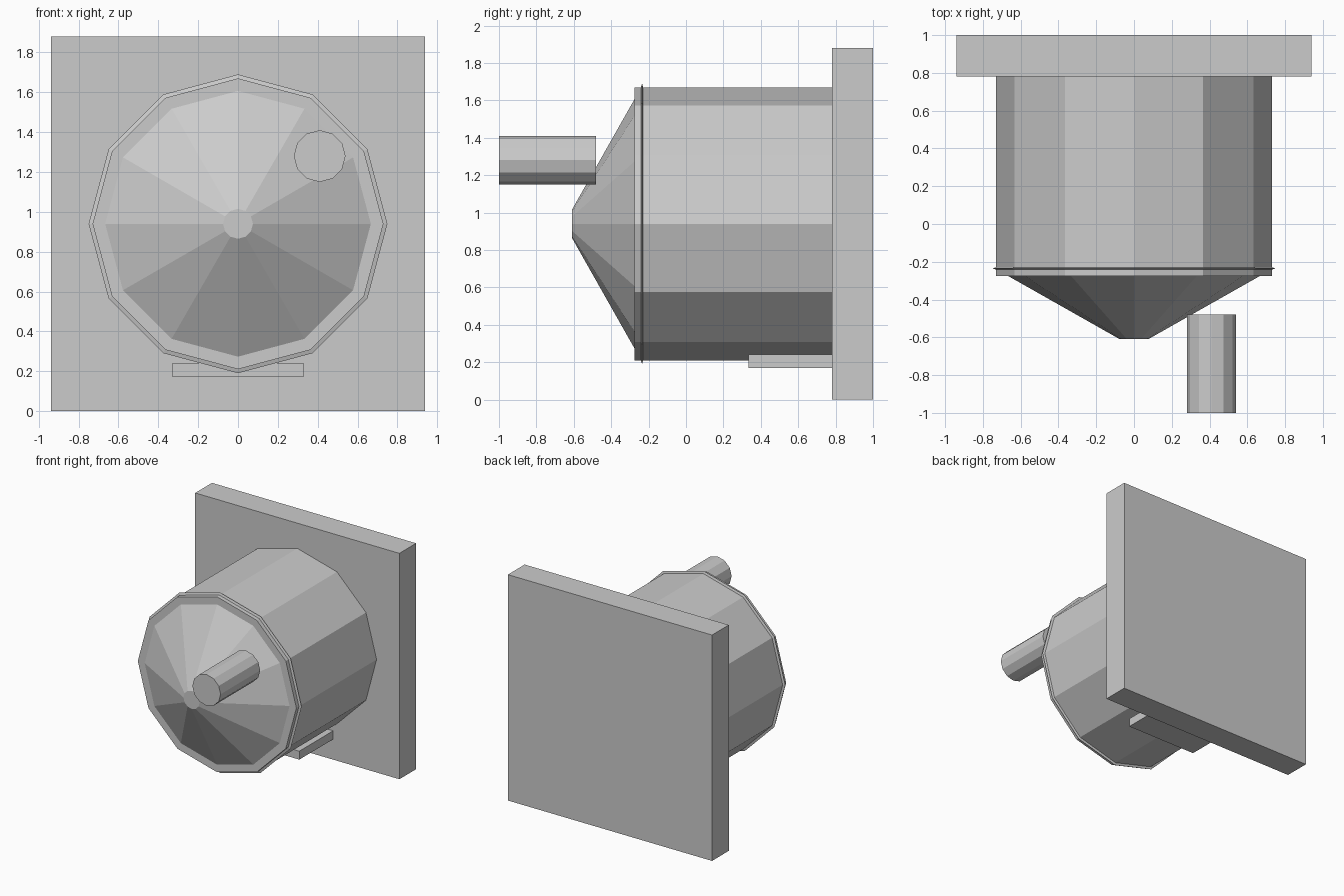
import bpy, bmesh, math

if "Cube" in bpy.data.objects:
    bpy.data.objects.remove(bpy.data.objects["Cube"])

grey = bpy.data.materials.new("plain_grey")
grey.diffuse_color = (0.6, 0.6, 0.6, 1)
grey.use_nodes = True
grey.node_tree.nodes["Principled BSDF"].inputs["Base Color"].default_value = grey.diffuse_color


def finish(name, bm):
    bmesh.ops.recalc_face_normals(bm, faces=bm.faces)
    mesh = bpy.data.meshes.new(name)
    bm.to_mesh(mesh)
    bm.free()
    mesh.materials.append(grey)
    ob = bpy.data.objects.new(name, mesh)
    bpy.context.collection.objects.link(ob)
    return ob


def lathe(name, profile, cx=0.0, cz=0.94, sides=12, ring=False):
    """Turn (radius, y) points about a y-parallel axis; ends capped, or looped for a ring."""
    bm = bmesh.new()
    loops = []
    for r, y in profile:
        angles = [2 * math.pi * i / sides for i in range(sides)]
        loops.append([bm.verts.new((cx + r * math.cos(a), y, cz + r * math.sin(a))) for a in angles])
    pairs = list(zip(loops, loops[1:]))
    if ring:
        pairs.append((loops[-1], loops[0]))
    else:
        bm.faces.new(loops[0])
        bm.faces.new(loops[-1])
    for a, b in pairs:
        for i in range(sides):
            j = (i + 1) % sides
            bm.faces.new((a[i], a[j], b[j], b[i]))
    return finish(name, bm)


def box(name, lo, hi):
    bm = bmesh.new()
    bmesh.ops.create_cube(bm, size=1)
    for v in bm.verts:
        v.co = [(l + h) / 2 + c * (h - l) for l, h, c in zip(lo, hi, v.co)]
    return finish(name, bm)


# Square wall plate and the small ledge under the drum
box("wall_plate", (-0.94, 0.78, 0), (0.94, 1.0, 1.88))
box("support_ledge", (-0.33, 0.335, 0.17), (0.33, 0.78, 0.24))

# Twelve-sided drum with a blunt cone on its front
lathe("drum", [(0.075, -0.61), (0.667, -0.275), (0.73, -0.275), (0.73, 0.78)])

# Thin sharp-edged band around the drum
lathe("drum_band", [(0.72, -0.244), (0.75, -0.235), (0.72, -0.226)], ring=True)

# Offset front pipe
lathe("front_pipe", [(0.13, -1.0), (0.13, -0.48)], cx=0.41, cz=1.28)
